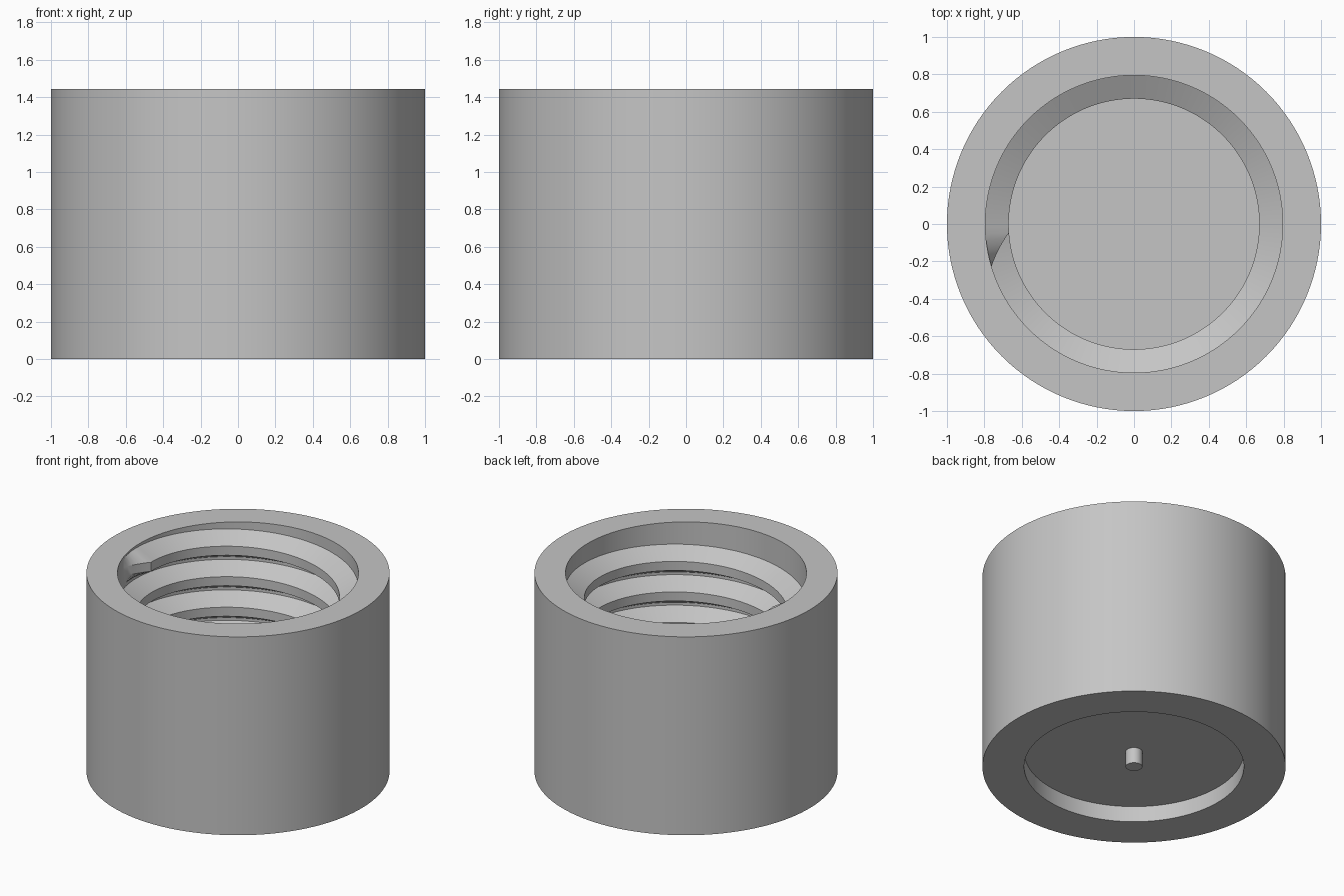
import bpy, bmesh, math

if "Cube" in bpy.data.objects:
    bpy.data.objects.remove(bpy.data.objects["Cube"], do_unlink=True)

HEIGHT, FLOOR, RECESS = 1.444, 0.24, 0.115
ROOT, CREST, PITCH = 0.795, 0.67, 0.222
SEGMENTS = 128

grey = bpy.data.materials.new("plain grey")
grey.use_nodes = True
colour = (0.56, 0.56, 0.56, 1)
grey.diffuse_color = colour
grey.node_tree.nodes["Principled BSDF"].inputs["Base Color"].default_value = colour


def finish(bm, name):
    """Turn a bmesh into a smooth object with sharp edges kept."""
    bmesh.ops.remove_doubles(bm, verts=bm.verts, dist=1e-5)
    bmesh.ops.recalc_face_normals(bm, faces=bm.faces)
    mesh = bpy.data.meshes.new(name)
    bm.to_mesh(mesh)
    bm.free()
    mesh.materials.append(grey)
    obj = bpy.data.objects.new(name, mesh)
    bpy.context.collection.objects.link(obj)
    bpy.ops.object.select_all(action="DESELECT")
    obj.select_set(True)
    bpy.context.view_layer.objects.active = obj
    bpy.ops.object.shade_smooth_by_angle(angle=math.radians(25))


def lathe(name, profile, steps):
    """Spin an (r, z) profile around the z axis."""
    bm = bmesh.new()
    verts = [bm.verts.new((r, 0, z)) for r, z in profile]
    edges = [bm.edges.new(pair) for pair in zip(verts, verts[1:])]
    bmesh.ops.spin(bm, geom=verts + edges, cent=(0, 0, 0), axis=(0, 0, 1),
                   angle=math.tau, steps=steps)
    finish(bm, name)


# Cup body with a recess underneath
lathe("cup_body", [(0, RECESS), (0.725, RECESS), (0.725, 0), (1, 0), (1, HEIGHT),
                   (ROOT, HEIGHT), (ROOT, FLOOR), (0, FLOOR)], SEGMENTS)

# Small pin in the middle of the recess
lathe("bottom_pin", [(0, 0), (0.055, 0), (0.055, RECESS + 0.02), (0, RECESS + 0.02)], 32)

# Internal screw thread, tapering in at the top and sinking into the floor
START, TAPER = math.radians(197), math.radians(13)
TOP = 1.438
bm = bmesh.new()
rings = []
step = math.tau / SEGMENTS
angles = [TAPER * i / 6 for i in range(6)]
angles += [TAPER + step * i for i in range(int(5.6 * SEGMENTS))]
for turn in angles:
    z = TOP - PITCH * turn / math.tau
    crest = ROOT + 0.004 - (ROOT + 0.004 - CREST) * min(1, turn / TAPER)
    a = START - turn
    section = [(ROOT + 0.004, z), (crest, z - 0.07), (crest, z - 0.136), (ROOT + 0.004, z - 0.206)]
    rings.append([bm.verts.new((r * math.cos(a), r * math.sin(a), max(h, FLOOR - 0.04)))
                  for r, h in section])
for upper, lower in zip(rings, rings[1:]):
    for i in range(4):
        j = (i + 1) % 4
        bm.faces.new((upper[i], upper[j], lower[j], lower[i]))
bmesh.ops.dissolve_degenerate(bm, dist=1e-5, edges=bm.edges)
finish(bm, "inner_thread")
